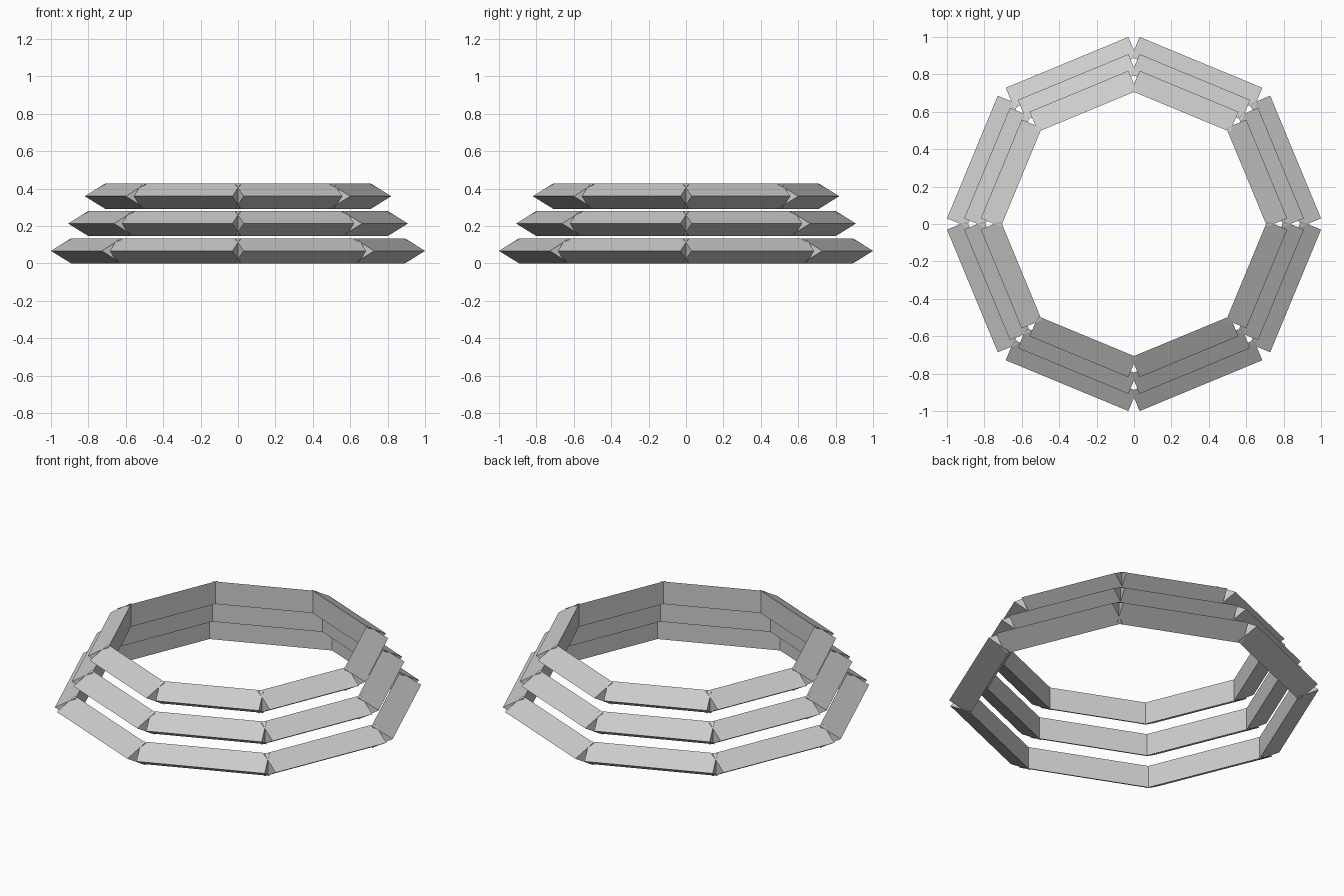
import bpy, bmesh, math
from mathutils import Vector

cube = bpy.data.objects.get("Cube")
if cube:
    bpy.data.objects.remove(cube, do_unlink=True)

grey = bpy.data.materials.new("plain_grey")
grey.use_nodes = True
colour = (0.6, 0.6, 0.6, 1)
grey.diffuse_color = colour
grey.node_tree.nodes["Principled BSDF"].inputs["Base Color"].default_value = colour

SIDES = 8
HEIGHT = 0.134                           # side of the triangular section
DEPTH = HEIGHT * math.sqrt(3) / 2        # inner face to outer edge
STEP = 0.146                             # rise from ring to ring


def add_bar(bm, angle, outer, half, z):
    """Triangular bar with an upright inner face and a sharp outer edge."""
    out = Vector((math.cos(angle), math.sin(angle), 0))
    along = Vector((-out.y, out.x, 0))
    section = [(outer - DEPTH, z), (outer, z + HEIGHT / 2), (outer - DEPTH, z + HEIGHT)]
    ends = [[bm.verts.new(out * r + along * s * half + Vector((0, 0, h)))
             for r, h in section] for s in (-1, 1)]
    a, b = ends
    bm.faces.new(a)
    bm.faces.new(b[::-1])
    for i in range(3):
        j = (i + 1) % 3
        bm.faces.new((a[i], b[i], b[j], a[j]))


def add_ring(name, reach, z):
    # The bars slightly overlap at their inner corners and gap at the outer edge
    turn = math.pi / SIDES
    gap = 0.03
    outer = reach * math.cos(turn) + gap * math.sin(turn)
    half = reach * math.sin(turn) - gap * math.cos(turn)
    bm = bmesh.new()
    for k in range(SIDES):
        add_bar(bm, (2 * k + 1) * turn, outer, half, z)
    bmesh.ops.recalc_face_normals(bm, faces=bm.faces[:])
    mesh = bpy.data.meshes.new(name)
    bm.to_mesh(mesh)
    bm.free()
    mesh.materials.append(grey)
    bpy.context.collection.objects.link(bpy.data.objects.new(name, mesh))


# Three stacked rings, narrowing upwards
for level, (name, reach) in enumerate((("lower_ring", 1.0), ("middle_ring", 0.908),
                                       ("upper_ring", 0.819))):
    add_ring(name, reach, level * STEP)
